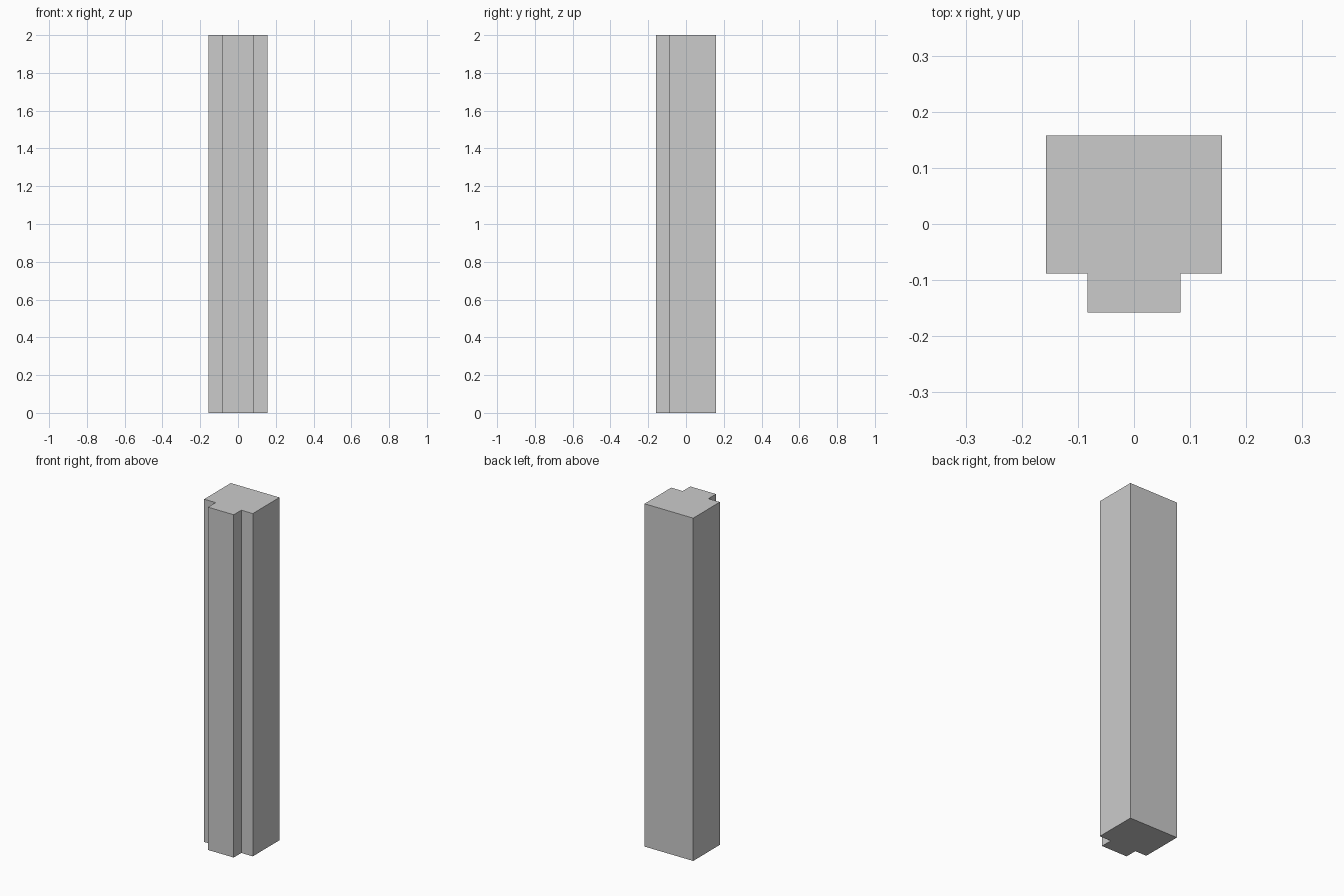
import bpy

if "Cube" in bpy.data.objects:
    bpy.data.objects.remove(bpy.data.objects["Cube"])

HEIGHT = 2.0


def box(name, x_half, y0, y1):
    """Full-height upright box, symmetric in x."""
    bpy.ops.mesh.primitive_cube_add(size=1, location=(0, (y0 + y1) / 2, HEIGHT / 2))
    ob = bpy.context.object
    ob.name = name
    ob.scale = (2 * x_half, y1 - y0, HEIGHT)
    bpy.ops.object.transform_apply(location=False, rotation=False, scale=True)
    return ob


# Main square post
box("post", 0.157, -0.088, 0.158)

# Narrower strip running up the front
box("front_strip", 0.083, -0.158, -0.088)
